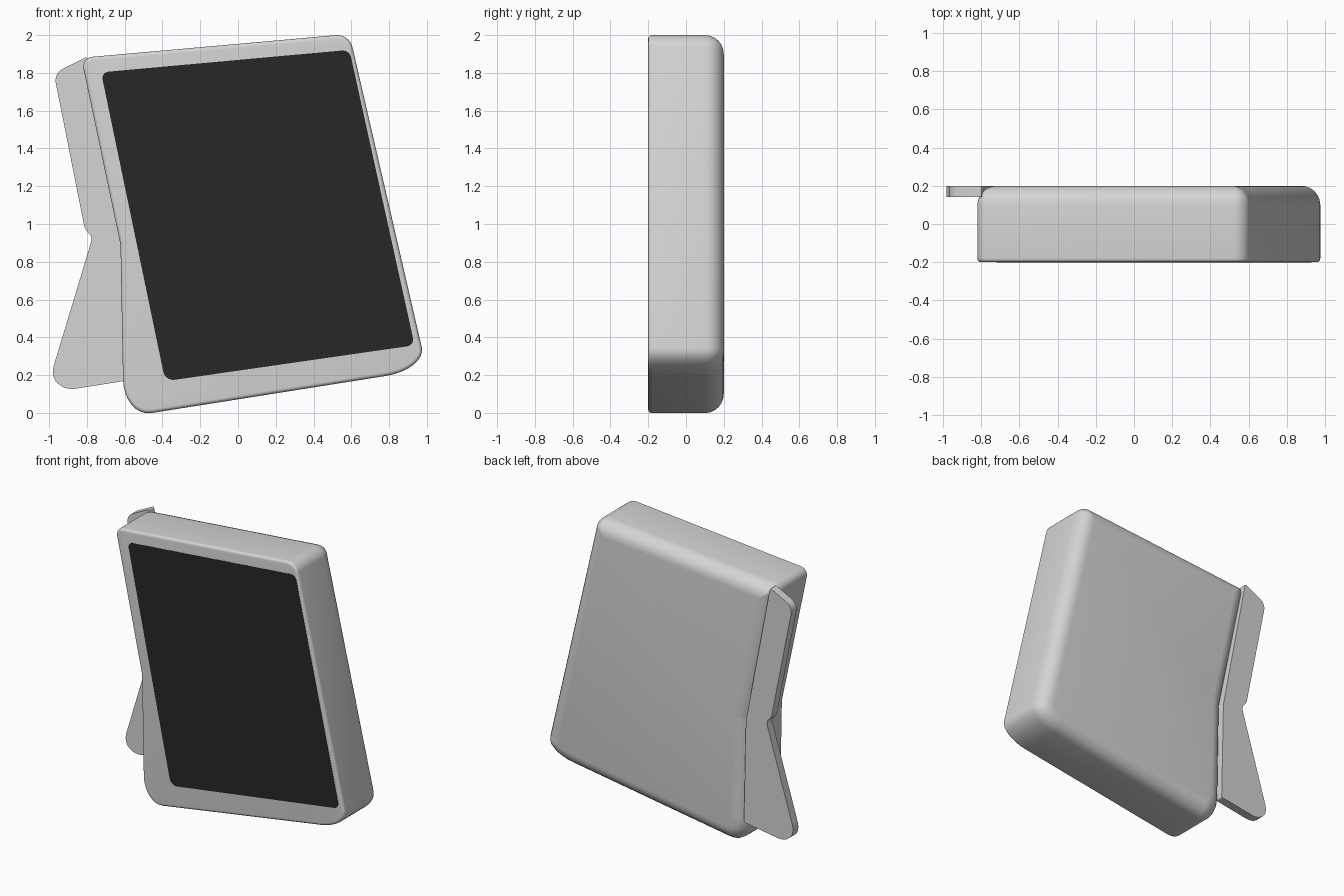
import bpy, bmesh, math
from mathutils import Vector

cube = bpy.data.objects.get("Cube")
if cube:
    bpy.data.objects.remove(cube, do_unlink=True)


def material(name, rgb):
    m = bpy.data.materials.new(name)
    m.use_nodes = True
    m.diffuse_color = (*rgb, 1)
    m.node_tree.nodes["Principled BSDF"].inputs["Base Color"].default_value = (*rgb, 1)
    return m


def rounded(corners, inset=0.0, steps=8):
    """Clockwise corners (x, z, length before, length after): inset and rounded."""
    pts = [Vector(c[:2]) for c in corners]
    n = len(pts)
    moved = []
    for i, p in enumerate(pts):
        a = (p - pts[i - 1]).normalized()
        b = (pts[(i + 1) % n] - p).normalized()
        na, nb = Vector((a.y, -a.x)), Vector((b.y, -b.x))
        moved.append(p + (na + nb) * inset / (1 + na.dot(nb)))
    out = []
    for i, p in enumerate(moved):
        before, after = (max(t - inset, 0.005) for t in corners[i][2:])
        a = (moved[i - 1] - p).normalized() * before
        b = (moved[(i + 1) % n] - p).normalized() * after
        for k in range(steps + 1):
            t = k / steps
            s = 1 - t
            wa = s ** 3 + 3 * s * s * t * 0.45
            wb = t ** 3 + 3 * t * t * s * 0.45
            out.append(p + a * wa + b * wb)
    return out


def loft(name, corners, layers, mat, angle=35):
    """Stack inset copies of an outline along y; layers are (y, inset)."""
    bm = bmesh.new()
    rings = [[bm.verts.new((p.x, y, p.y)) for p in rounded(corners, d)] for y, d in layers]
    for r, s in zip(rings, rings[1:]):
        for i in range(len(r)):
            j = (i + 1) % len(r)
            bm.faces.new((r[i], r[j], s[j], s[i]))
    bm.faces.new(rings[0])
    bm.faces.new(rings[-1][::-1])
    bmesh.ops.recalc_face_normals(bm, faces=bm.faces)
    mesh = bpy.data.meshes.new(name)
    bm.to_mesh(mesh)
    bm.free()
    mesh.materials.append(mat)
    ob = bpy.data.objects.new(name, mesh)
    bpy.context.collection.objects.link(ob)
    bpy.ops.object.select_all(action='DESELECT')
    ob.select_set(True)
    bpy.context.view_layer.objects.active = ob
    bpy.ops.object.shade_smooth_by_angle(angle=math.radians(angle))
    return ob


shell = material("light grey plastic", (0.66, 0.66, 0.65))
glass = material("black glass", (0.02, 0.02, 0.02))

# Casing: leaning slab, tight front edge, wide rounded back edge
casing = [(-0.83, 1.88, 0.06, 0.06), (0.59, 2.006, 0.07, 0.07), (1.0, 0.23, 0.12, 0.22),
          (-0.605, -0.024, 0.15, 0.2), (-0.622, 0.89, 0.02, 0.02)]
front, back, small, big = -0.2, 0.2, 0.02, 0.1
quarter = [k * math.pi / 12 for k in range(7)]
layers = [(front + small * (1 - math.sin(a)), small * (1 - math.cos(a))) for a in reversed(quarter)]
layers = [(front + small * (1 - math.cos(a)), small * (1 - math.sin(a))) for a in quarter]
layers += [(back - big * (1 - math.sin(a)), big * (1 - math.cos(a))) for a in quarter]
loft("casing", casing, layers, shell)

# Screen: thin dark plate on the front
screen = [(-0.725, 1.803, 0.04, 0.04), (0.59, 1.922, 0.04, 0.04),
          (0.935, 0.358, 0.04, 0.04), (-0.385, 0.168, 0.05, 0.05)]
loft("screen", screen, [(front - 0.002, 0), (front + 0.004, 0)], glass)

# Stand: kinked flat plate along the back edge
stand = [(-0.975, 1.797, 0.05, 0.05), (-0.8, 1.885, 0.01, 0.01), (-0.61, 0.89, 0.01, 0.01),
         (-0.595, 0.17, 0.01, 0.01), (-0.94, 0.115, 0.09, 0.1), (-0.77, 0.93, 0.02, 0.02),
         (-0.81, 0.97, 0.02, 0.02)]
stand[4:5] = [(-0.905, 0.121, 0.05, 0.03), (-0.995, 0.185, 0.05, 0.07)]
loft("stand", stand, [(0.14, 0), (0.2, 0)], shell)
